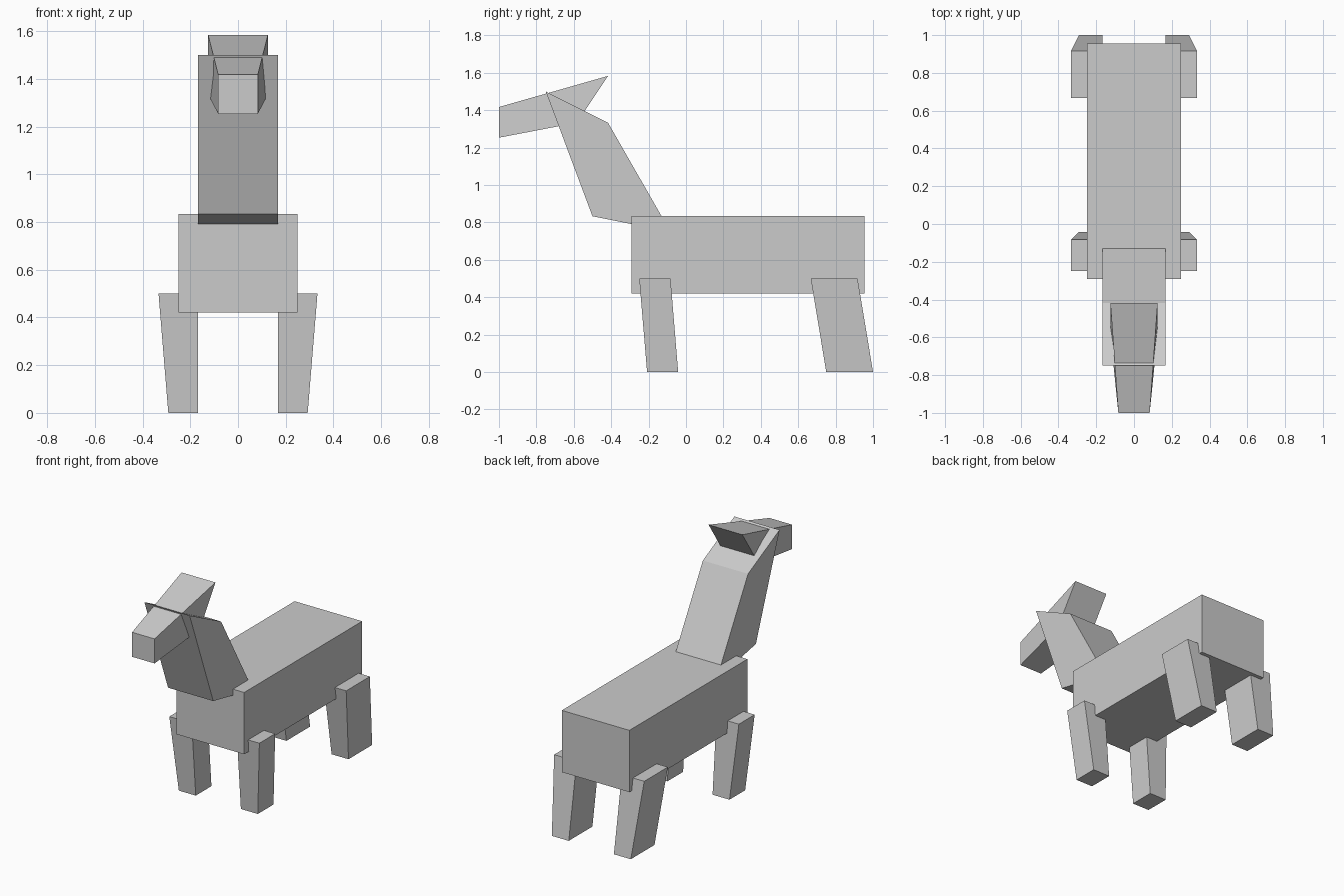
import bpy

if "Cube" in bpy.data.objects:
    bpy.data.objects.remove(bpy.data.objects["Cube"])


def loft(name, ring_a, ring_b):
    """Solid between two matching rings of points."""
    n = len(ring_a)
    faces = [tuple(range(n))[::-1], tuple(range(n, 2 * n))]
    faces += [(i, (i + 1) % n, n + (i + 1) % n, n + i) for i in range(n)]
    mesh = bpy.data.meshes.new(name)
    mesh.from_pydata(ring_a + ring_b, [], faces)
    # consistent outward normals
    import bmesh
    bm = bmesh.new()
    bm.from_mesh(mesh)
    bmesh.ops.recalc_face_normals(bm, faces=bm.faces)
    bm.to_mesh(mesh)
    bm.free()
    obj = bpy.data.objects.new(name, mesh)
    bpy.context.collection.objects.link(obj)
    return obj


def rect(x0, x1, y0, y1, z):
    return [(x0, y0, z), (x1, y0, z), (x1, y1, z), (x0, y1, z)]


def profile(half_width, points):
    """Side profile (y, z) extruded symmetrically across x."""
    return [[(s * half_width, y, z) for y, z in points] for s in (-1, 1)]


# Torso
loft("body", rect(-0.25, 0.25, -0.292, 0.955, 0.42),
     rect(-0.25, 0.25, -0.292, 0.955, 0.833))

# Neck, leaning forward and sunk into the torso
loft("neck", *profile(0.167, [(-0.75, 1.5), (-0.417, 1.333),
                              (-0.083, 0.75), (-0.5, 0.833)]))

# Head, tapering from the slanted back to the muzzle
back = [(-0.125, -0.583, 1.333), (0.125, -0.583, 1.333),
        (0.125, -0.417, 1.583), (-0.125, -0.417, 1.583)]
muzzle = [(-0.083, -1, 1.253), (0.083, -1, 1.253),
          (0.083, -1, 1.417), (-0.083, -1, 1.417)]
loft("head", back, muzzle)

# Legs: narrower at the hoof, mirrored left and right
for name, top, foot in (("front_leg", (-0.25, -0.083), (-0.208, -0.042)),
                        ("back_leg", (0.667, 0.917), (0.75, 1.0))):
    leg = loft(name + "s", rect(0.167, 0.292, *foot, 0),
               rect(0.167, 0.333, *top, 0.5))
    leg.modifiers.new("mirror", 'MIRROR')
